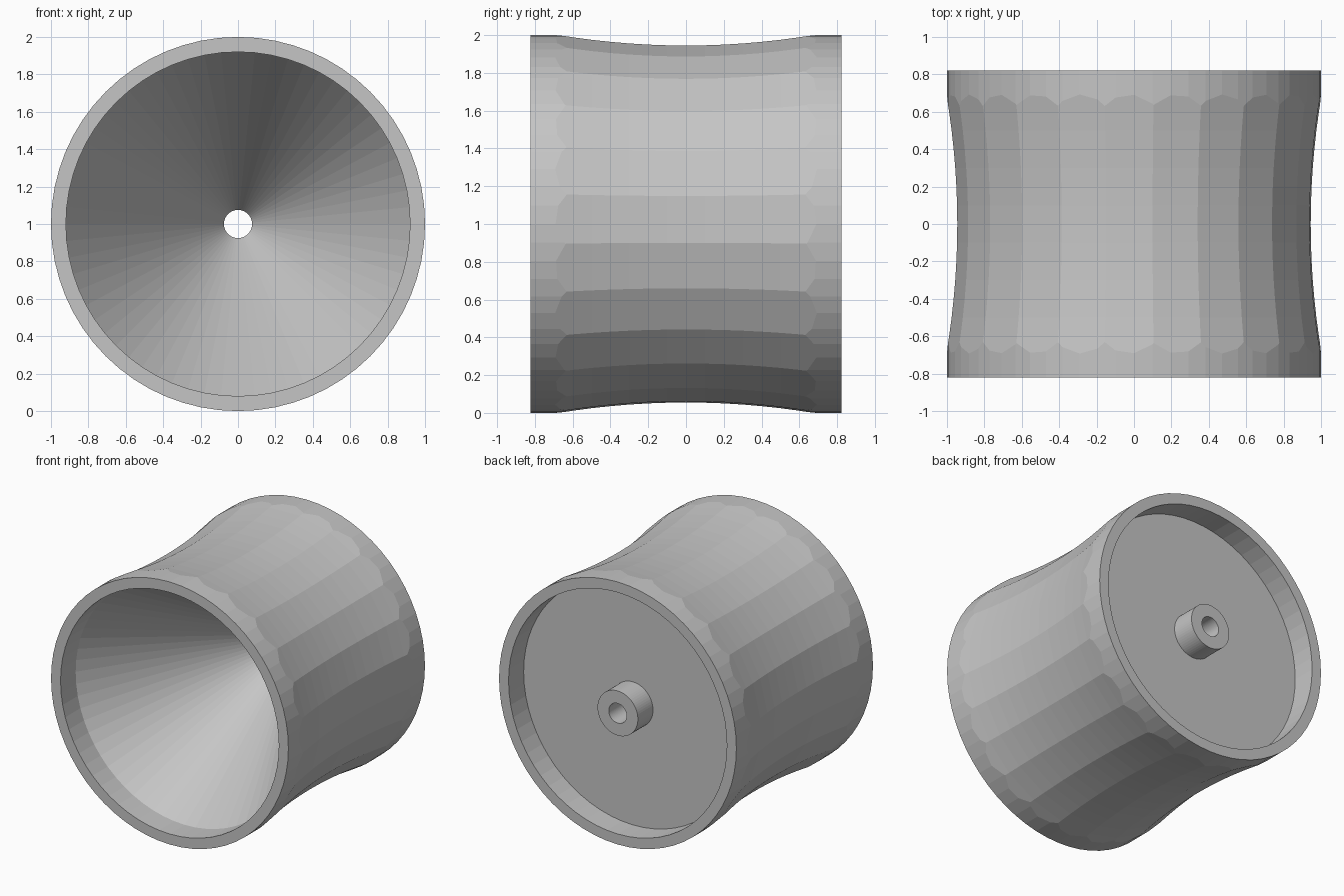
import bpy
import bmesh
import math

cube = bpy.data.objects.get("Cube")
if cube:
    bpy.data.objects.remove(cube, do_unlink=True)

grey = bpy.data.materials.new("light_grey")
grey.use_nodes = True
colour = (0.56, 0.56, 0.56, 1)
grey.diffuse_color = colour
grey.node_tree.nodes["Principled BSDF"].inputs["Base Color"].default_value = colour


def lathe(name, profile, sides, turn=0.0, closed=True):
    """Spin (radius, y) points about the y axis at height 1."""
    bm = bmesh.new()
    rings = []
    for r, y in profile:
        ring = []
        for i in range(sides):
            a = turn + math.tau * i / sides
            ring.append(bm.verts.new((r * math.cos(a), y, 1 + r * math.sin(a))))
        rings.append(ring)
    pairs = list(zip(rings, rings[1:]))
    if closed:
        pairs.append((rings[-1], rings[0]))
    else:
        bm.faces.new(rings[0])
        bm.faces.new(rings[-1])
    for a, b in pairs:
        for i in range(sides):
            j = (i + 1) % sides
            bm.faces.new((a[i], a[j], b[j], b[i]))
    bmesh.ops.recalc_face_normals(bm, faces=bm.faces)
    mesh = bpy.data.meshes.new(name)
    bm.to_mesh(mesh)
    bm.free()
    mesh.materials.append(grey)
    obj = bpy.data.objects.new(name, mesh)
    bpy.context.collection.objects.link(obj)
    return obj


# Drum: rims, front funnel, through hole, back boss and recess
END, FLOOR = 0.822, 0.64
RIM, BOSS, BORE = 0.92, 0.17, 0.075
spool = lathe("spool_body", [
    (1.0, -END), (RIM, -END), (RIM, -FLOOR),
    (BORE, FLOOR), (BORE, END), (BOSS, END), (BOSS, FLOOR),
    (RIM, FLOOR), (RIM, END), (1.0, END),
], 64)

# Coarse concave waist, trimmed into the drum
steps = 18
waist_profile = []
for k in range(steps + 1):
    y = -0.9 + 1.8 * k / steps
    waist_profile.append((0.95 + 0.122 * y * y, y))
waist = lathe("waist_cutter", waist_profile, 24, math.radians(9), closed=False)
waist.hide_render = True

trim = spool.modifiers.new("waist", 'BOOLEAN')
trim.operation = 'INTERSECT'
trim.solver = 'EXACT'
trim.object = waist
bpy.context.view_layer.objects.active = spool
spool.select_set(True)
bpy.ops.object.modifier_apply(modifier=trim.name)
bpy.data.objects.remove(waist, do_unlink=True)
